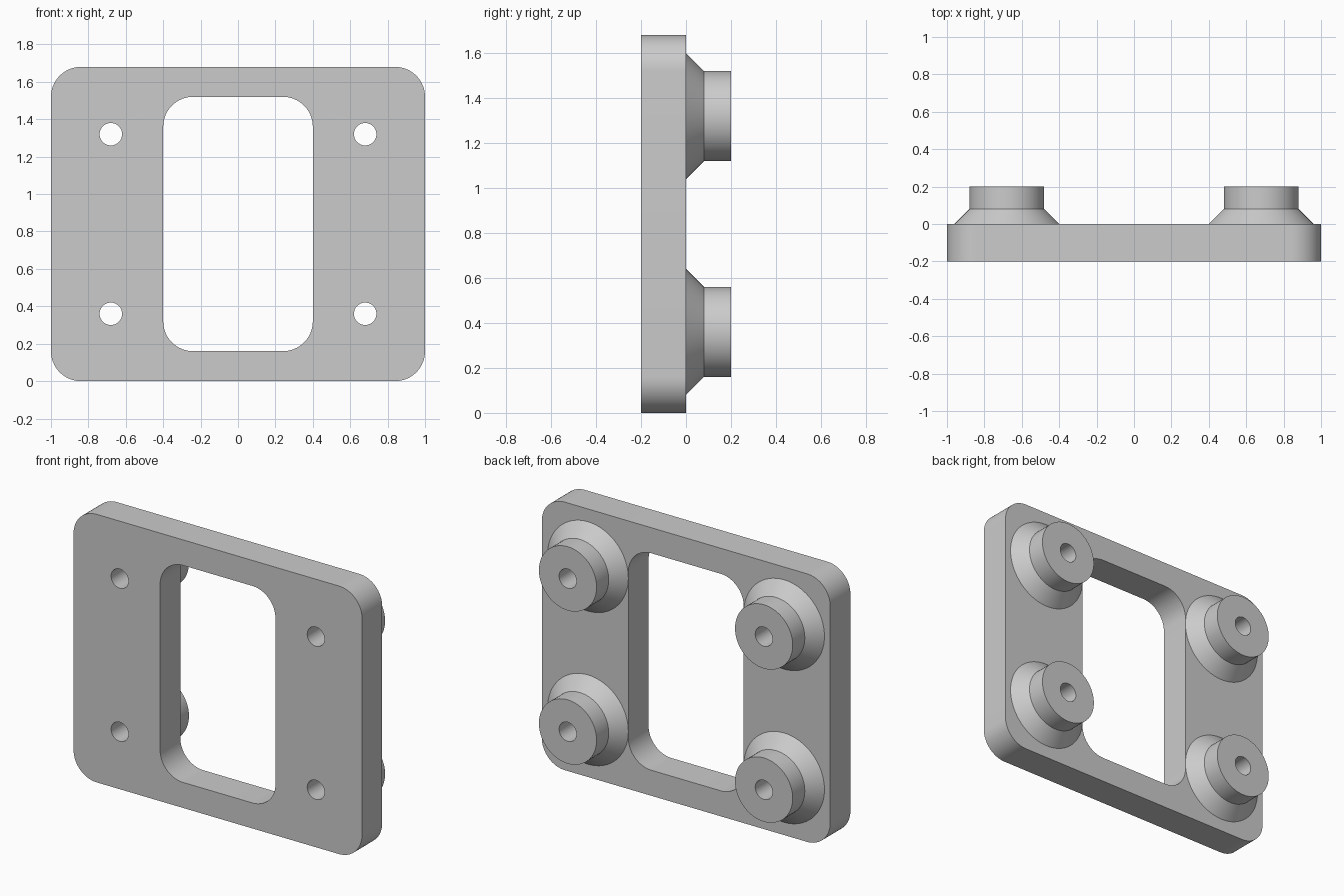
import bpy, bmesh
from math import cos, sin, pi, radians
from mathutils import Matrix, Vector

if "Cube" in bpy.data.objects:
    bpy.data.objects.remove(bpy.data.objects["Cube"], do_unlink=True)

WIDTH, HEIGHT, THICK = 2.0, 1.68, 0.2
BORE = 0.06
SEGMENTS = 64
MOUNTS = {"lower_right": (-0.68, 0.36), "lower_left": (0.68, 0.36),
          "upper_right": (-0.68, 1.32), "upper_left": (0.68, 1.32)}

grey = bpy.data.materials.new("plain grey")
grey.use_nodes = True
grey.diffuse_color = (0.6, 0.6, 0.6, 1)
grey.node_tree.nodes["Principled BSDF"].inputs["Base Color"].default_value = grey.diffuse_color


def add_object(name, mesh):
    mesh.materials.clear()
    mesh.materials.append(grey)
    obj = bpy.data.objects.new(name, mesh)
    bpy.context.collection.objects.link(obj)
    bpy.ops.object.select_all(action="DESELECT")
    obj.select_set(True)
    bpy.context.view_layer.objects.active = obj
    bpy.ops.object.shade_smooth_by_angle(angle=radians(30))
    return obj


def rounded_rect(width, height, radius, cz, steps=16):
    """Outline of a rounded rectangle; a full-radius square gives a circle."""
    points = []
    for k, (sx, sz) in enumerate([(1, 1), (-1, 1), (-1, -1), (1, -1)]):
        for i in range(steps + 1):
            a = (k + i / steps) * pi / 2
            points.append((sx * (width / 2 - radius) + radius * cos(a),
                           cz + sz * (height / 2 - radius) + radius * sin(a)))
    return points


def circle(cx, cz, radius):
    steps = [2 * pi * i / SEGMENTS for i in range(SEGMENTS)]
    return [(cx + radius * cos(a), cz + radius * sin(a)) for a in steps]


# Plate: rounded outline with a window and four bolt holes, extruded
outlines = [rounded_rect(WIDTH, HEIGHT, 0.16, HEIGHT / 2),
            rounded_rect(0.8, 1.36, 0.16, HEIGHT / 2)]
outlines += [circle(x, z, BORE) for x, z in MOUNTS.values()]
curve = bpy.data.curves.new("plate_outline", "CURVE")
curve.dimensions = "2D"
curve.fill_mode = "BOTH"
curve.extrude = THICK / 2
for outline in outlines:
    spline = curve.splines.new("POLY")
    spline.points.add(len(outline) - 1)
    for point, (x, z) in zip(spline.points, outline):
        point.co = (x, z, 0, 1)
    spline.use_cyclic_u = True
helper = bpy.data.objects.new("plate_outline", curve)
bpy.context.collection.objects.link(helper)
bpy.context.view_layer.update()
evaluated = helper.evaluated_get(bpy.context.evaluated_depsgraph_get())
plate_mesh = bpy.data.meshes.new_from_object(evaluated)
bpy.data.objects.remove(helper, do_unlink=True)
bpy.data.curves.remove(curve)

bm = bmesh.new()
bm.from_mesh(plate_mesh)
bmesh.ops.remove_doubles(bm, verts=bm.verts, dist=0.0001)
bmesh.ops.transform(bm, verts=bm.verts,
                    matrix=Matrix.Translation((0, -THICK / 2, 0)) @ Matrix.Rotation(pi / 2, 4, "X"))
bmesh.ops.recalc_face_normals(bm, faces=bm.faces)
bm.to_mesh(plate_mesh)
bm.free()
add_object("plate", plate_mesh)

# Standoffs: conical foot, cylindrical post and bore, turned about y
PROFILE = [(0.28, 0), (0.2, 0.08), (0.2, 0.2), (BORE, 0.2), (BORE, 0)]


def standoff(name, x, z):
    bm = bmesh.new()
    verts = [bm.verts.new((r, y, 0)) for r, y in PROFILE]
    edges = [bm.edges.new(pair) for pair in zip(verts, verts[1:])]
    bmesh.ops.spin(bm, geom=verts + edges, cent=(0, 0, 0), axis=(0, 1, 0),
                   angle=2 * pi, steps=SEGMENTS, use_merge=True)
    bmesh.ops.remove_doubles(bm, verts=bm.verts, dist=0.0001)
    bmesh.ops.recalc_face_normals(bm, faces=bm.faces)
    # The top ring must face outwards, away from the plate
    top = max(bm.faces, key=lambda f: f.calc_center_median().y)
    if top.normal.y < 0:
        bmesh.ops.reverse_faces(bm, faces=bm.faces)
    bmesh.ops.translate(bm, verts=bm.verts, vec=Vector((x, 0, z)))
    mesh = bpy.data.meshes.new(name)
    bm.to_mesh(mesh)
    bm.free()
    add_object(name, mesh)


for place, (x, z) in MOUNTS.items():
    standoff(place + "_standoff", x, z)
